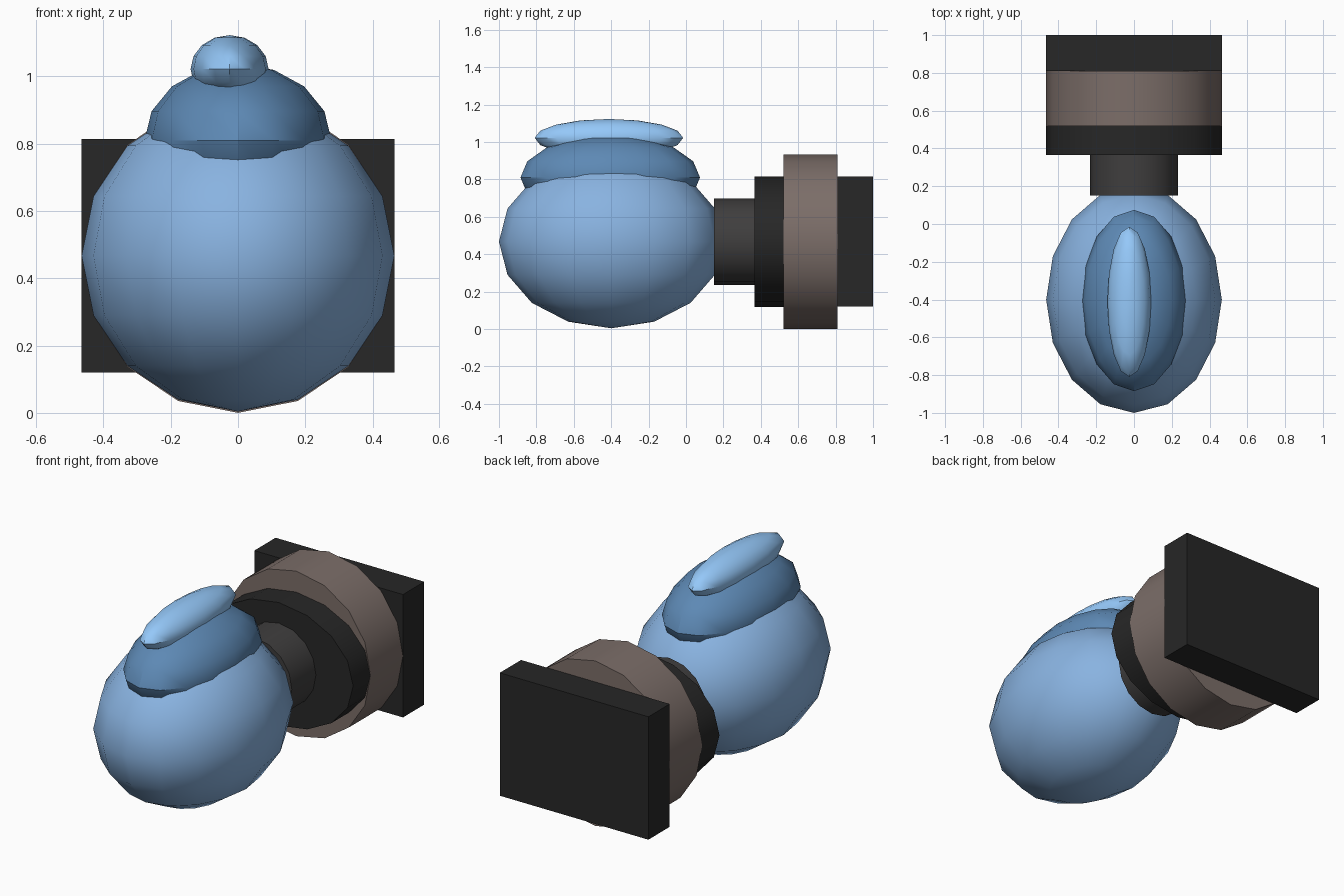
import bpy, math

if "Cube" in bpy.data.objects:
    bpy.data.objects.remove(bpy.data.objects["Cube"])


def material(name, rgb):
    m = bpy.data.materials.new(name)
    m.diffuse_color = (*rgb, 1)
    m.use_nodes = True
    m.node_tree.nodes["Principled BSDF"].inputs["Base Color"].default_value = m.diffuse_color
    return m


blue = material("blue", (0.25, 0.45, 0.75))
mid_blue = material("mid_blue", (0.11, 0.25, 0.46))
pale_blue = material("pale_blue", (0.30, 0.58, 0.95))
black = material("black", (0.02, 0.02, 0.02))
charcoal = material("charcoal", (0.05, 0.048, 0.048))
taupe = material("taupe", (0.20, 0.155, 0.14))


def finish(name, mat):
    ob = bpy.context.object
    ob.name = name
    ob.data.materials.append(mat)
    bpy.ops.object.transform_apply(location=False, rotation=True, scale=True)
    bpy.ops.object.shade_smooth_by_angle(angle=math.radians(35))
    return ob


def ellipsoid(name, centre, radii, mat):
    bpy.ops.mesh.primitive_uv_sphere_add(segments=16, ring_count=8, radius=1, location=centre)
    bpy.context.object.scale = radii
    finish(name, mat)


def disc(name, y0, y1, rx, rz, mat):
    bpy.ops.mesh.primitive_cylinder_add(vertices=16, radius=1, depth=y1 - y0,
                                        location=(0, (y0 + y1) / 2, AXIS_Z),
                                        rotation=(math.pi / 2, 0, 0))
    bpy.context.object.scale = (rx, rz, 1)
    finish(name, mat)


AXIS_Z = 0.467

# Stacked rounded knob
ellipsoid("knob_body", (0, -0.40, AXIS_Z), (0.465, 0.60, 0.463), blue)
ellipsoid("knob_cap", (0, -0.405, 0.81), (0.278, 0.48, 0.227), mid_blue)
ellipsoid("knob_ridge", (-0.025, -0.412, 1.022), (0.116, 0.397, 0.101), pale_blue)

# Stem and collars along y
disc("stem", 0.15, 0.37, 0.232, 0.232, charcoal)
disc("inner_collar", 0.365, 0.525, 0.465, 0.348, black)
disc("outer_collar", 0.52, 0.81, 0.465, 0.467, taupe)

# Rectangular mounting plate
bpy.ops.mesh.primitive_cube_add(size=1, location=(0, 0.905, AXIS_Z))
bpy.context.object.scale = (0.93, 0.19, 0.695)
finish("mounting_plate", black)
